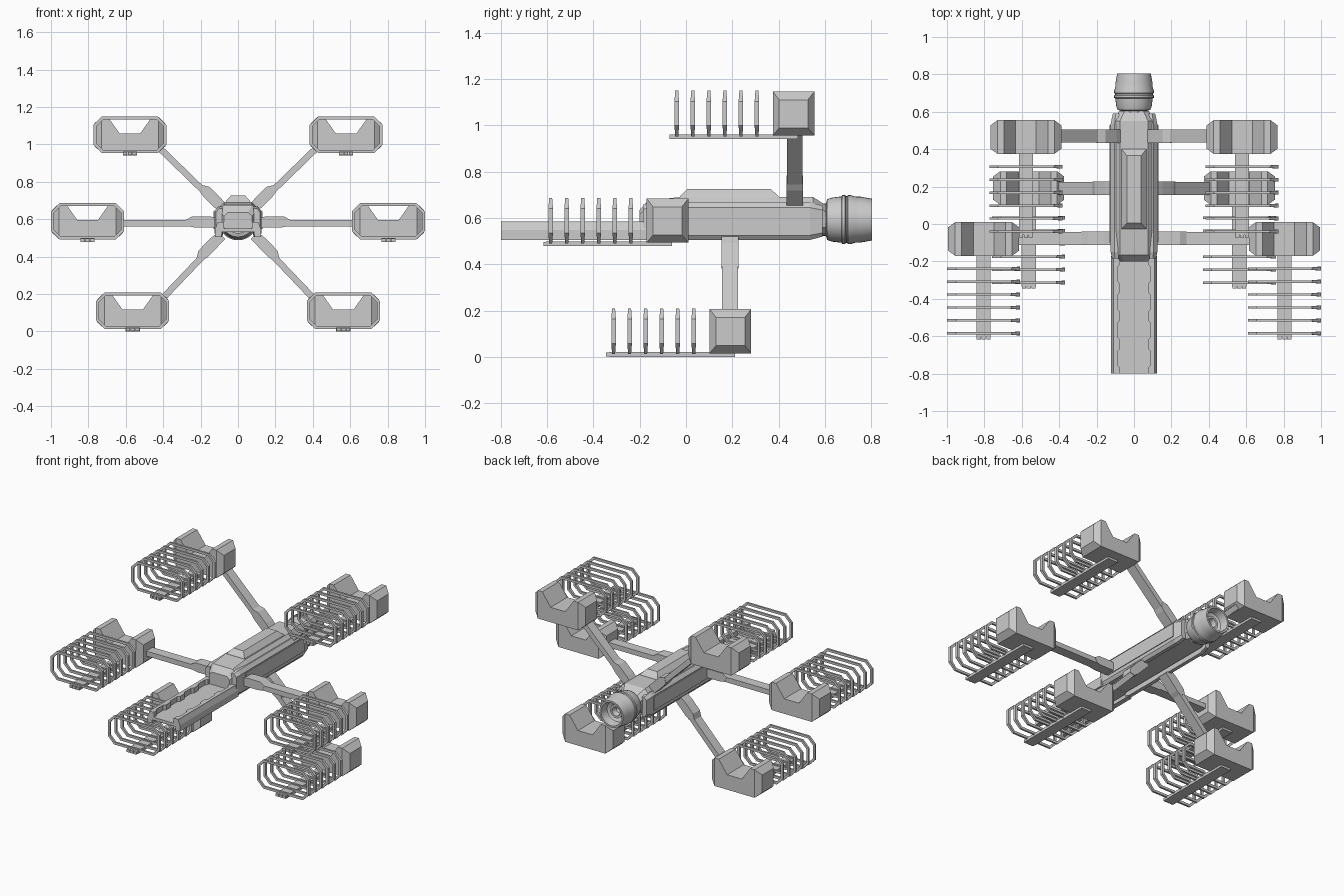
import bpy, math
from math import sin, cos, pi

if "Cube" in bpy.data.objects:
    bpy.data.objects.remove(bpy.data.objects["Cube"])


def mesh(name, verts, faces):
    me = bpy.data.meshes.new(name)
    me.from_pydata(verts, [], faces)
    ob = bpy.data.objects.new(name, me)
    bpy.context.collection.objects.link(ob)
    import bmesh
    bm = bmesh.new()
    bm.from_mesh(me)
    bmesh.ops.recalc_face_normals(bm, faces=bm.faces)
    bm.to_mesh(me)
    bm.free()
    return ob


def loft(name, rings, closed=False):
    """Skin equal-length vertex rings; cap the ends unless the loop is closed."""
    n, m = len(rings[0]), len(rings)
    verts = [v for r in rings for v in r]
    faces = []
    for i in range(m if closed else m - 1):
        j = (i + 1) % m
        for k in range(n):
            l = (k + 1) % n
            faces.append((i * n + k, i * n + l, j * n + l, j * n + k))
    if not closed:
        faces += [tuple(range(n)), tuple(range((m - 1) * n, m * n))]
    return mesh(name, verts, faces)


def prism_y(name, prof, y0, y1):
    return loft(name, [[(x, y, z) for x, z in prof] for y in (y0, y1)])


def prism_z(name, prof, z0, z1):
    return loft(name, [[(x, y, z) for x, y in prof] for z in (z0, z1)])


def box(name, x0, x1, y0, y1, z0, z1):
    return prism_y(name, [(x0, z0), (x1, z0), (x1, z1), (x0, z1)], y0, y1)


def section(y, w, z0, z1, c):
    """Chamfered rectangular hull section."""
    half = [(w - c, z0), (w, z0 + c), (w, z1 - c), (w - c, z1)]
    return [(x, y, z) for x, z in half] + [(-x, y, z) for x, z in reversed(half)]


# Main hull: raised core and wider side armour
loft("hull_core", [section(-.20, .075, .535, .635, .02), section(-.165, .10, .53, .675, .025),
                   section(-.03, .10, .53, .69, .025), section(.55, .10, .53, .69, .025),
                   section(.605, .08, .53, .655, .03)])
for s in (-1, 1):
    prof = [(.085, .505), (.11, .505), (.125, .525), (.125, .645), (.105, .668), (.085, .668)]
    shape = []
    for y, k in ((-.185, .88), (-.15, 1), (.535, 1), (.59, .82)):
        shape.append([(s * (.06 + (x - .06) * k), y, .585 + (z - .585) * k) for x, z in prof])
    loft("side_armour", shape)
    box("side_panel", s * .12, s * .13, -.10, .53, .548, .64)

# Roof hump
loft("roof_hump", [[(-.072, -.03, .68), (.072, -.03, .68), (.072, .405, .68), (-.072, .405, .68)],
                   [(-.066, -.025, .695), (.066, -.025, .695), (.066, .40, .695), (-.066, .40, .695)],
                   [(-.038, .005, .726), (.038, .005, .726), (.038, .365, .726), (-.038, .365, .726)]])

# Forward tray: floor, outer skirts and toothed top rails
box("tray_floor", -.10, .10, -.80, -.17, .53, .55)
for s in (-1, 1):
    prism_y("tray_skirt", [(s * .088, .505), (s * .122, .505), (s * .122, .548), (s * .108, .585),
                           (s * .088, .585)], -.80, -.17)
    edge = [(s * .11, -.80), (s * .11, -.18), (s * .075, -.18)]
    for i in range(4):
        y = -.215 - i * .15
        edge += [(s * .075, y), (s * .095, y - .025), (s * .095, y - .08), (s * .075, y - .105)]
    edge += [(s * .075, -.80)]
    prism_z("tray_toothed_rail", edge, .54, .585)

# Engine: lathed shell with hollow nozzle
ENG = [(.001, .58), (.07, .58), (.07, .605), (.088, .61), (.095, .63), (.10, .672), (.106, .675),
       (.106, .688), (.101, .691), (.101, .697), (.106, .70), (.106, .712), (.10, .73),
       (.099, .755), (.09, .805), (.078, .805), (.07, .75), (.045, .735), (.045, .755),
       (.03, .755), (.022, .72), (.001, .71)]
N = 32
engine = loft("engine", [[(r * cos(2 * pi * k / N), y, .593 + r * sin(2 * pi * k / N))
                          for k in range(N)] for r, y in ENG])
bpy.context.view_layer.objects.active = engine
engine.select_set(True)
bpy.ops.object.shade_smooth_by_angle(angle=math.radians(25))
engine.select_set(False)


def arm(side, a, b, yc):
    """Slim strut from hull a to pod b with a stepped root on its upper side."""
    dx, dz = b[0] - a[0], b[1] - a[1]
    L = math.hypot(dx, dz)
    dx, dz = dx / L, dz / L

    def place(prof):
        return [(side * (a[0] + u * dx - v * dz), a[1] + u * dz + v * dx) for u, v in prof]
    prism_y("arm_strut", place([(0, -.017), (L, -.017), (L, .017), (0, .017)]), yc - .034, yc + .034)
    prism_y("arm_root", place([(0, -.023), (.13, -.023), (.16, -.017), (.18, .017), (.145, .037),
                               (.06, .037), (0, .03)]), yc - .036, yc + .036)


H, W, C = .197, .195, .046


def octagon(t):
    """Octagon outline inset by t."""
    c, w, lo, hi = C - t * .59, W - t, t, H - t
    return [(w, lo + c), (w, hi - c), (w - c, hi), (-w + c, hi),
            (-w, hi - c), (-w, lo + c), (-w + c, lo), (w - c, lo)]


def pod(cx, cy, base):
    # Saddle block with a V notch in the top
    half = [(-.19, .037, .158, .062), (-.152, .003, H - .003, .09),
            (-.118, .003, H - .003, .09), (-.055, .003, .105, .09)]
    stations = half + [(-x, a, b, d) for x, a, b, d in reversed(half)]
    loft("pod_block", [[(cx + x, cy - d, base + a), (cx + x, cy + d, base + a),
                        (cx + x, cy + d, base + b), (cx + x, cy - d, base + b)]
                       for x, a, b, d in stations])
    # Spine with three short fingers at its tip
    box("pod_spine", cx - .038, cx + .038, cy - .525, cy + .02, base - .012, base + .008)
    for i in (-1, 0, 1):
        box("spine_finger", cx + i * .026 - .011, cx + i * .026 + .011,
            cy - .537, cy - .52, base - .011, base + .007)
    # Six octagonal hoops, heavier on their +x upright
    outer, inner = octagon(0), octagon(.016)
    for i in range(6):
        y = cy - .505 + i * .0693
        rings = []
        for k, (o, n) in enumerate(zip(outer, inner)):
            d = .01 if k < 2 else .0065
            rings.append([(cx + o[0], y - d, base + o[1]), (cx + o[0], y + d, base + o[1]),
                          (cx + n[0], y + d, base + n[1]), (cx + n[0], y - d, base + n[1])])
        loft("pod_hoop", rings, closed=True)


# pod x, pod y, pod base z, arm start, arm end, arm y
LAYOUT = [(.578, .465, .953, (.075, .645), (.425, .985), .47),
          (.804, -.08, .490, (.10, .578), (.64, .578), -.077),
          (.563, .192, .012, (.085, .51), (.405, .175), .19)]
for px, py, pz, a, b, ay in LAYOUT:
    for s in (-1, 1):
        pod(s * px, py, pz)
        arm(s, a, b, ay)
